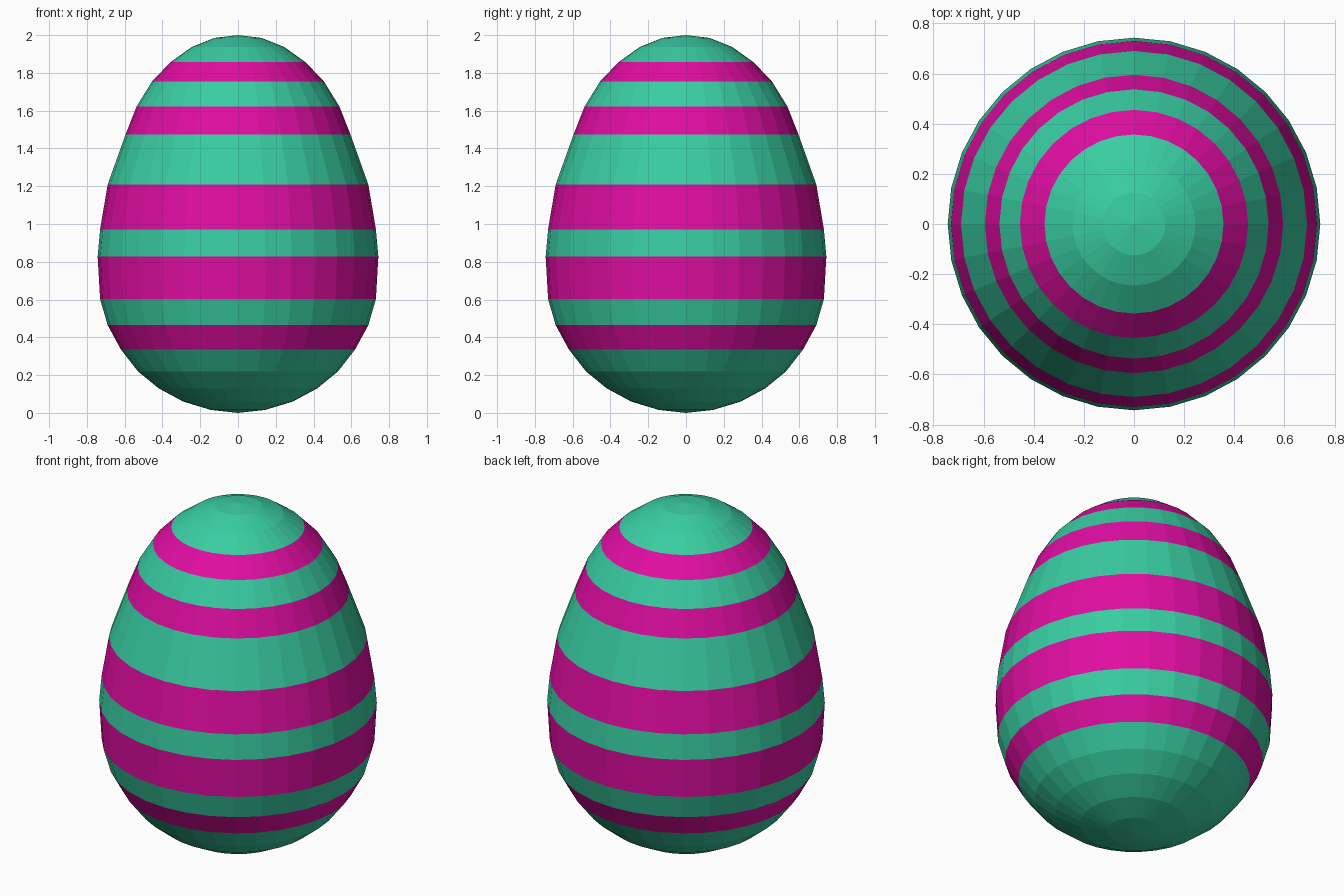
import bpy, bmesh
from math import sin, cos, pi

if "Cube" in bpy.data.objects:
    bpy.data.objects.remove(bpy.data.objects["Cube"])

SIDES = 32

def material(name, color):
    m = bpy.data.materials.new(name)
    m.diffuse_color = color
    m.use_nodes = True
    m.node_tree.nodes["Principled BSDF"].inputs["Base Color"].default_value = m.diffuse_color
    return m

# Profile rings from bottom to top: (radius, height)
rings = [(0.145, 0.016), (0.29, 0.06), (0.42, 0.13), (0.53, 0.22),
         (0.62, 0.336), (0.69, 0.464), (0.73, 0.602), (0.743, 0.827),
         (0.73, 0.972), (0.69, 1.209), (0.595, 1.475), (0.537, 1.622),
         (0.455, 1.755), (0.357, 1.857), (0.245, 1.937), (0.125, 1.985)]
# Bands (indexed by their lower ring) painted pink
pink_bands = {4, 6, 8, 10, 12}

bm = bmesh.new()
loops = [[bm.verts.new((r * cos(2 * pi * i / SIDES), r * sin(2 * pi * i / SIDES), z))
          for i in range(SIDES)] for r, z in rings]
bottom, top = bm.verts.new((0, 0, 0)), bm.verts.new((0, 0, 2))

# Shell bands and the two end caps
for i in range(SIDES):
    j = (i + 1) % SIDES
    bm.faces.new((bottom, loops[0][j], loops[0][i]))
    bm.faces.new((top, loops[-1][i], loops[-1][j]))
    for k, (a, b) in enumerate(zip(loops, loops[1:])):
        f = bm.faces.new((a[i], a[j], b[j], b[i]))
        f.material_index = int(k in pink_bands)

# Striped egg object
mesh = bpy.data.meshes.new("striped_egg")
bm.to_mesh(mesh)
bm.free()
mesh.materials.append(material("green_shell", (0.04, 0.61, 0.36, 1)))
mesh.materials.append(material("pink_stripe", (0.75, 0.004, 0.36, 1)))
egg = bpy.data.objects.new("striped_egg", mesh)
bpy.context.collection.objects.link(egg)
